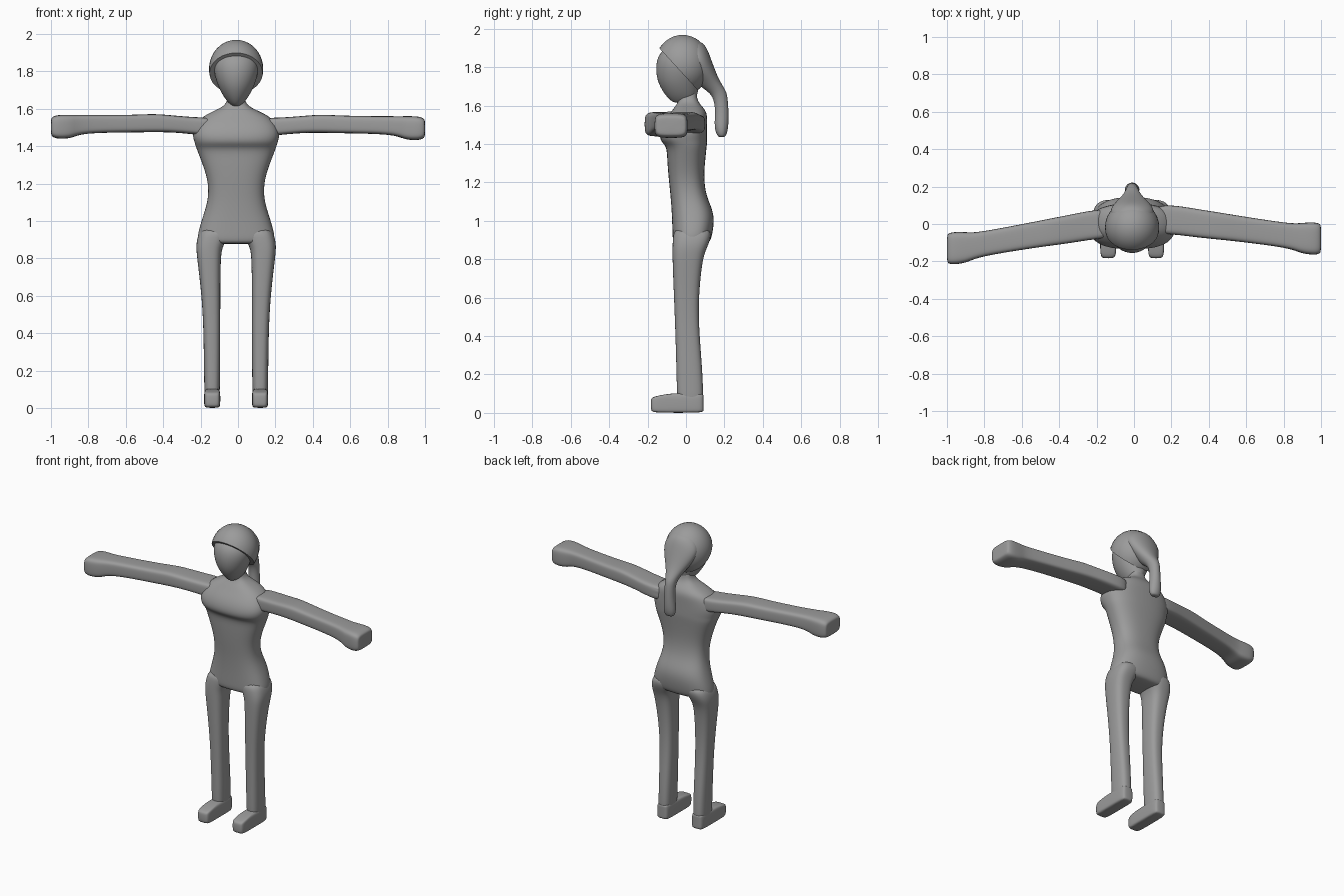
import bpy, bmesh, math
from mathutils import Vector

cube = bpy.data.objects.get("Cube")
if cube:
    bpy.data.objects.remove(cube, do_unlink=True)

grey = bpy.data.materials.new("clay grey")
grey.use_nodes = True
COLOUR = (0.33, 0.33, 0.33, 1)
grey.diffuse_color = COLOUR
grey.node_tree.nodes["Principled BSDF"].inputs["Base Color"].default_value = COLOUR
MID = -0.01          # the body sits slightly off centre


def finish(name, bm, levels=2):
    bmesh.ops.recalc_face_normals(bm, faces=bm.faces)
    for f in bm.faces:
        f.smooth = True
    mesh = bpy.data.meshes.new(name)
    bm.to_mesh(mesh)
    bm.free()
    mesh.materials.append(grey)
    ob = bpy.data.objects.new(name, mesh)
    bpy.context.collection.objects.link(ob)
    if levels:
        mod = ob.modifiers.new("smooth", 'SUBSURF')
        mod.levels = mod.render_levels = levels
    return ob


def loft(name, rows, axis='z', power=2.0, sides=16):
    """Rows are (position along axis, centre, half size, y front, y back)."""
    bm = bmesh.new()
    rings = []
    for t, c, h, lo, hi in rows:
        ring = []
        for i in range(sides):
            a = math.tau * (i + 0.5) / sides
            u, v = math.cos(a), math.sin(a)
            u = math.copysign(abs(u) ** (2 / power), u)
            v = math.copysign(abs(v) ** (2 / power), v)
            p, y = c + h * u * 1.02, (lo + hi) / 2 + (hi - lo) / 2 * v * 1.02
            ring.append(bm.verts.new((p, y, t) if axis == 'z' else (t, y, p)))
        rings.append(ring)
    for a, b in zip(rings, rings[1:]):
        for i in range(sides):
            j = (i + 1) % sides
            bm.faces.new((a[i], a[j], b[j], b[i]))
    bm.faces.new(rings[0])
    bm.faces.new(rings[-1])
    return finish(name, bm)


def body(rows):
    return [(z, MID, h, lo, hi) for z, h, lo, hi in rows]


# Torso with hips, chest ledge, shoulders and neck
loft("torso", body([
    (0.875, .15, -.05, .10), (0.89, .205, -.068, .125), (0.93, .205, -.07, .137),
    (1.00, .185, -.072, .147), (1.06, .165, -.075, .138), (1.13, .147, -.08, .105),
    (1.22, .15, -.09, .092), (1.32, .185, -.098, .10), (1.39, .213, -.10, .108),
    (1.415, .22, -.135, .11), (1.46, .235, -.137, .11), (1.51, .22, -.118, .11),
    (1.555, .185, -.085, .11), (1.585, .125, -.065, .095), (1.61, .07, -.045, .07),
    (1.64, .045, -.035, .055), (1.70, .045, -.035, .055)]), power=2.6)

# Legs and feet
for side, s in (("left", 1), ("right", -1)):
    loft(side + "_leg", [(z, MID + s * (i + o) / 2, (o - i) / 2, lo, hi) for z, i, o, lo, hi in (
        (0.97, .03, .185, -.06, .13), (0.91, .045, .208, -.068, .13),
        (0.86, .075, .214, -.07, .108), (0.80, .083, .208, -.07, .085),
        (0.62, .085, .186, -.063, .066), (0.45, .085, .175, -.056, .066),
        (0.25, .085, .172, -.05, .083), (0.10, .087, .17, -.047, .09),
        (0.03, .09, .168, -.04, .088))], power=2.8)
    loft(side + "_foot", [(z, MID + s * .128, h, lo, .09) for z, h, lo in (
        (0, .036, -.172), (.012, .043, -.182), (.07, .043, -.182),
        (.085, .041, -.175), (.105, .036, -.06))], power=6)

# Arms with mitten hands; the right one swings further forward
ARM = ((.10, 1.50, .05, -.05, .10), (.22, 1.505, .046, -.055, .10),
       (.33, 1.515, .044, -.07, .08), (.45, 1.521, .049, -.082, .062),
       (.55, 1.515, .046, -.092, .045), (.84, 1.512, .047, -.128, .0),
       (.885, 1.497, .062, -.155, .004), (.965, 1.495, .065, -.166, .01),
       (.995, 1.495, .052, -.157, .0), (1.0, 1.495, .04, -.145, -.01))
for side, s in (("left", 1), ("right", -1)):
    rows = []
    for x, z, h, lo, hi in ARM:
        dy = 0 if s > 0 else -.018 - .035 * x
        rows.append((s * x, z + (0 if s > 0 else .008 * x), h, lo + dy, hi + dy))
    loft(side + "_arm", rows, axis='x', power=4.5)

# Face
loft("face", body([
    (1.612, .02, -.06, .03), (1.63, .04, -.085, .05), (1.66, .064, -.112, .06),
    (1.71, .092, -.142, .07), (1.76, .11, -.155, .08), (1.81, .12, -.157, .08),
    (1.86, .116, -.145, .08), (1.90, .09, -.11, .06), (1.92, .05, -.07, .03)]))

# Hair cap: a dome cut along a slanting hairline
bm = bmesh.new()
bmesh.ops.create_uvsphere(bm, u_segments=32, v_segments=20, radius=1)
for v in bm.verts:
    v.co = Vector((MID + v.co.x * .145, -.018 + v.co.y * .145, 1.812 + v.co.z * .156))
cut = bmesh.ops.bisect_plane(bm, geom=bm.verts[:] + bm.edges[:] + bm.faces[:],
                             plane_co=(0, -.14, 1.9), plane_no=(0, .24, .22), clear_inner=True)
rim = [e for e in cut["geom_cut"] if isinstance(e, bmesh.types.BMEdge)]
bmesh.ops.contextual_create(bm, geom=rim)
hair = finish("hair_cap", bm, levels=0)
bpy.context.view_layer.objects.active = hair
hair.select_set(True)
bpy.ops.object.shade_smooth_by_angle(angle=math.radians(40))

# Swept-back hair running into the ponytail
loft("ponytail", body([
    (1.94, .05, -.02, .07), (1.91, .09, -.02, .105), (1.85, .125, -.01, .128),
    (1.78, .10, .02, .153), (1.73, .068, .05, .175), (1.69, .045, .085, .20),
    (1.66, .034, .135, .215), (1.60, .031, .152, .22), (1.54, .034, .15, .222),
    (1.48, .041, .148, .22), (1.445, .034, .162, .21), (1.435, .022, .172, .20)]))
